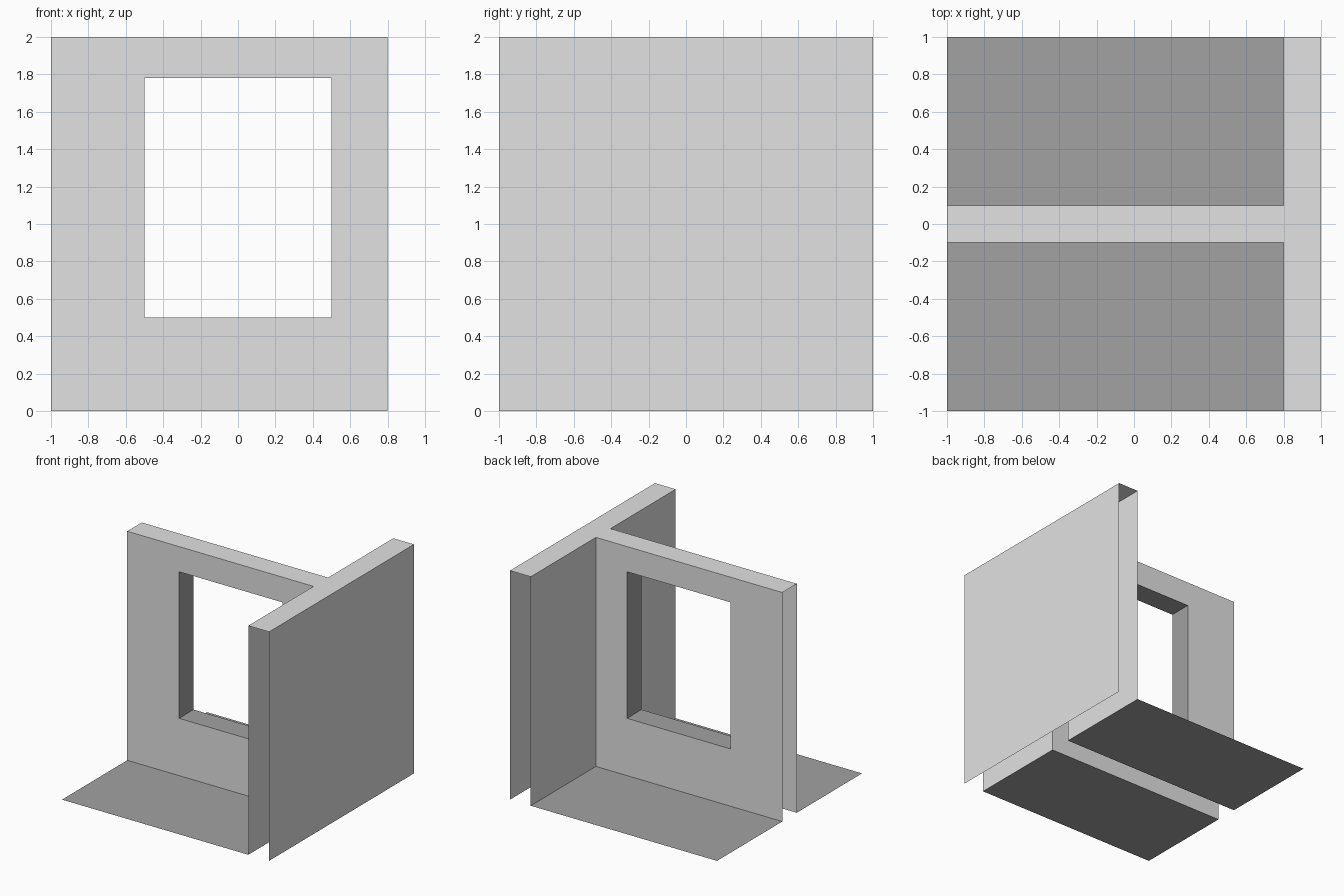
import bpy
from mathutils import Vector

if "Cube" in bpy.data.objects:
    bpy.data.objects.remove(bpy.data.objects["Cube"])


def material(name, value):
    m = bpy.data.materials.new(name)
    m.diffuse_color = (value, value, value, 1)
    m.use_nodes = True
    m.node_tree.nodes["Principled BSDF"].inputs["Base Color"].default_value = m.diffuse_color
    return m


WALL = material("light grey wall", 0.76)
TRIM = material("mid grey floor and trim", 0.36)

# Key planes of the hollow T-shaped wall tile
LEFT, INNER, RIGHT = -1.0, 0.8, 1.0
FRONT, FACE = -1.0, -0.1
TOP = 2.0
WIN_X, WIN_Z = (-0.5, 0.5), (0.5, 1.78)


def part(name, quads, mat):
    """Open sheet made of quads (corner + two edge vectors), mirrored front to back."""
    verts, faces = [], []
    for corner, u, v in quads:
        c, u, v = Vector(corner), Vector(u), Vector(v)
        n = len(verts)
        verts += [c, c + u, c + u + v, c + v]
        faces.append((n, n + 1, n + 2, n + 3))
    mesh = bpy.data.meshes.new(name)
    mesh.from_pydata(verts, [], faces)
    mesh.materials.append(mat)
    obj = bpy.data.objects.new(name, mesh)
    bpy.context.collection.objects.link(obj)
    mod = obj.modifiers.new("front to back", 'MIRROR')
    mod.use_axis = (False, True, False)
    mod.merge_threshold = 0.0001


# Window wall: a 3 x 3 grid of panels with the middle one left open
xs, zs = (LEFT, *WIN_X, INNER), (0, *WIN_Z, TOP)
part("window_wall",
     [((xs[i], FACE, zs[j]), (xs[i + 1] - xs[i], 0, 0), (0, 0, zs[j + 1] - zs[j]))
      for i in range(3) for j in range(3) if (i, j) != (1, 1)], WALL)

# Side wall: full outer sheet and the inner sheet beside the window wall
part("side_wall_outer", [((RIGHT, FRONT, 0), (0, -FRONT, 0), (0, 0, TOP))], WALL)
part("side_wall_inner", [((INNER, FRONT, 0), (0, 0, TOP), (0, FACE - FRONT, 0))], WALL)

# Wall tops; the ends and undersides of the walls stay open
part("wall_top",
     [((LEFT, FACE, TOP), (INNER - LEFT, 0, 0), (0, -FACE, 0)),
      ((INNER, FRONT, TOP), (RIGHT - INNER, 0, 0), (0, FACE - FRONT, 0)),
      ((INNER, FACE, TOP), (RIGHT - INNER, 0, 0), (0, -FACE, 0))], WALL)

# Window reveal: sill, head and two jambs facing into the opening
(x0, x1), (z0, z1) = WIN_X, WIN_Z
depth = (0, -FACE, 0)
part("window_reveal",
     [((x0, FACE, z0), (x1 - x0, 0, 0), depth),
      ((x1, FACE, z0), (0, 0, z1 - z0), depth),
      ((x1, FACE, z1), (x0 - x1, 0, 0), depth),
      ((x0, FACE, z1), (0, 0, z0 - z1), depth)], TRIM)

# Floor sheets on both sides of the window wall
part("floor", [((LEFT, FRONT, 0), (INNER - LEFT, 0, 0), (0, FACE - FRONT, 0))], TRIM)
